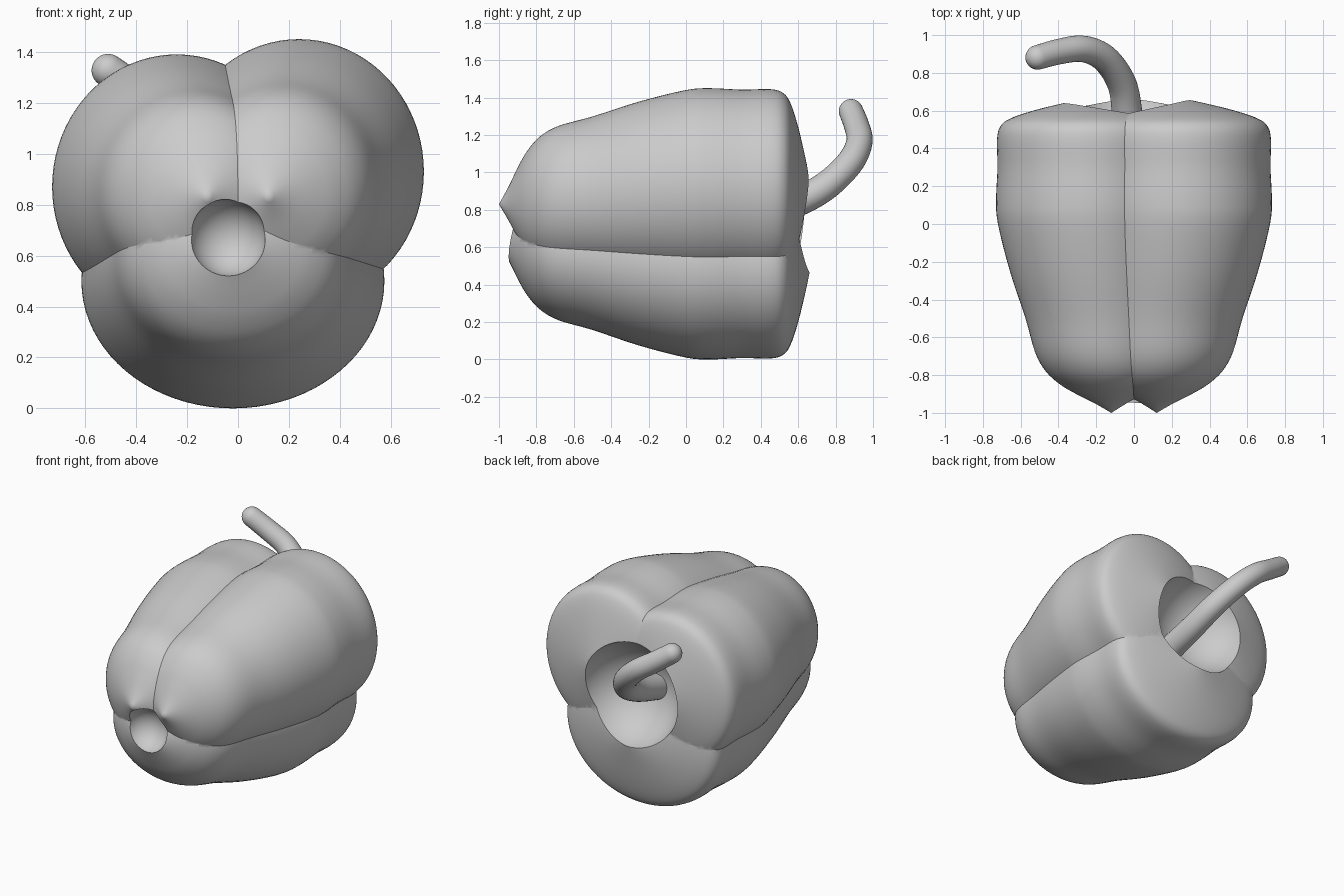
import bpy, bmesh, math
from mathutils import Vector

if "Cube" in bpy.data.objects:
    bpy.data.objects.remove(bpy.data.objects["Cube"])

grey = bpy.data.materials.new("plain grey")
grey.diffuse_color = (0.6, 0.6, 0.6, 1)
grey.use_nodes = True
grey.node_tree.nodes["Principled BSDF"].inputs["Base Color"].default_value = grey.diffuse_color


def smooth_points(pts, steps):
    """Catmull-Rom curve through the given points."""
    p = [Vector(q) for q in pts]
    p = [2 * p[0] - p[1]] + p + [2 * p[-1] - p[-2]]
    out = []
    for i in range(1, len(p) - 2):
        a, b, c, d = p[i - 1:i + 3]
        for k in range(steps):
            t = k / steps
            out.append(0.5 * (2 * b + (c - a) * t + (2 * a - 5 * b + 4 * c - d) * t * t
                              + (3 * b - a - 3 * c + d) * t ** 3))
    return out + [p[-2]]


def make_object(name, bm):
    bmesh.ops.recalc_face_normals(bm, faces=bm.faces)
    mesh = bpy.data.meshes.new(name)
    bm.to_mesh(mesh)
    bm.free()
    mesh.materials.append(grey)
    ob = bpy.data.objects.new(name, mesh)
    bpy.context.collection.objects.link(ob)
    return ob


def skin(bm, rings):
    """Bridge rings of vertices, single-vertex rings become pointed ends."""
    for a, b in zip(rings, rings[1:]):
        n = max(len(a), len(b))
        for i in range(n):
            j = (i + 1) % n
            if len(a) == 1:
                bm.faces.new((a[0], b[i], b[j]))
            elif len(b) == 1:
                bm.faces.new((a[i], b[0], a[j]))
            else:
                bm.faces.new((a[i], b[i], b[j], a[j]))


# Lobe profile: y, relative radius, centre shift from front tip to full section
PROFILE = [(-1, 0, 0), (-.95, .17, .03), (-.9, .36, .08), (-.85, .52, .13),
           (-.78, .655, .22), (-.68, .74, .34), (-.5, .805, .5), (-.25, .905, .78),
           (0, .985, .98), (.13, 1, 1), (.3, .985, 1), (.45, .99, 1), (.52, .95, 1),
           (.56, .84, 1), (.6, .6, 1), (.64, .27, 1), (.668, 0, 1)]


def lobe(name, tip, centre, rx, rz, n=80):
    bm = bmesh.new()
    rings = []
    prof = smooth_points(PROFILE, 4)
    for k, (y, r, f) in enumerate(prof):
        cx = tip[0] + (centre[0] - tip[0]) * f
        cz = tip[1] + (centre[1] - tip[1]) * f
        if k in (0, len(prof) - 1):
            rings.append([bm.verts.new((cx, y, cz))])
        else:
            rings.append([bm.verts.new((cx + rx * r * math.cos(t), y, cz + rz * r * math.sin(t)))
                          for t in (2 * math.pi * i / n for i in range(n))])
    skin(bm, rings)
    return make_object(name, bm)


def cutter(name, loc, radius):
    bm = bmesh.new()
    bmesh.ops.create_uvsphere(bm, u_segments=64, v_segments=40, radius=radius)
    bmesh.ops.translate(bm, verts=bm.verts, vec=loc)
    return make_object(name, bm)


def shade(ob):
    bpy.ops.object.select_all(action='DESELECT')
    ob.select_set(True)
    bpy.context.view_layer.objects.active = ob
    bpy.ops.object.shade_smooth_by_angle(angle=math.radians(32))


# Three lobes joined into one body, hollowed at both ends
body = lobe("pepper_body", (.12, .83), (.24, .93), .49, .52)
tools = [
    (lobe("left_lobe", (-.12, .83), (-.24, .87), .49, .52), 'UNION'),
    (lobe("lower_lobe", (-.02, .62), (-.02, .5), .595, .5), 'UNION'),
    (cutter("front_dimple", (-.04, -.97, .67), .152), 'DIFFERENCE'),
    (cutter("stem_cavity", (-.03, .72, .82), .36), 'DIFFERENCE'),
]
for ob, op in tools:
    mod = body.modifiers.new(ob.name, 'BOOLEAN')
    mod.object, mod.operation, mod.solver = ob, op, 'EXACT'
result = bpy.data.meshes.new_from_object(
    body.evaluated_get(bpy.context.evaluated_depsgraph_get()))
body.modifiers.clear()
body.data = result
for ob, _ in tools:
    bpy.data.objects.remove(ob)
shade(body)

# Curved stem with a rounded end
path = smooth_points([(-.03, .32, .76), (-.033, .5, .81), (-.04, .62, .855), (-.06, .73, .915),
                      (-.11, .825, .995), (-.18, .895, 1.08), (-.28, .928, 1.17),
                      (-.4, .912, 1.25), (-.51, .882, 1.327)], 6)
bm = bmesh.new()
rings = [[bm.verts.new(path[0])]]
last = len(path) - 1
side = Vector((1, 0, 0))


def stem_ring(p, direction, r):
    global side
    side = (side - direction * side.dot(direction)).normalized()
    up = direction.cross(side)
    rings.append([bm.verts.new(p + r * (side * math.cos(t) + up * math.sin(t)))
                  for t in (2 * math.pi * i / 32 for i in range(32))])


for k, p in enumerate(path):
    d = (path[min(k + 1, last)] - path[max(k - 1, 0)]).normalized()
    stem_ring(p, d, .085 - .02 * k / last)
for k in range(1, 8):
    a = k * math.pi / 16
    stem_ring(path[-1] + d * .065 * math.sin(a), d, .065 * math.cos(a))
rings.append([bm.verts.new(path[-1] + d * .065)])
skin(bm, rings)
shade(make_object("stem", bm))
